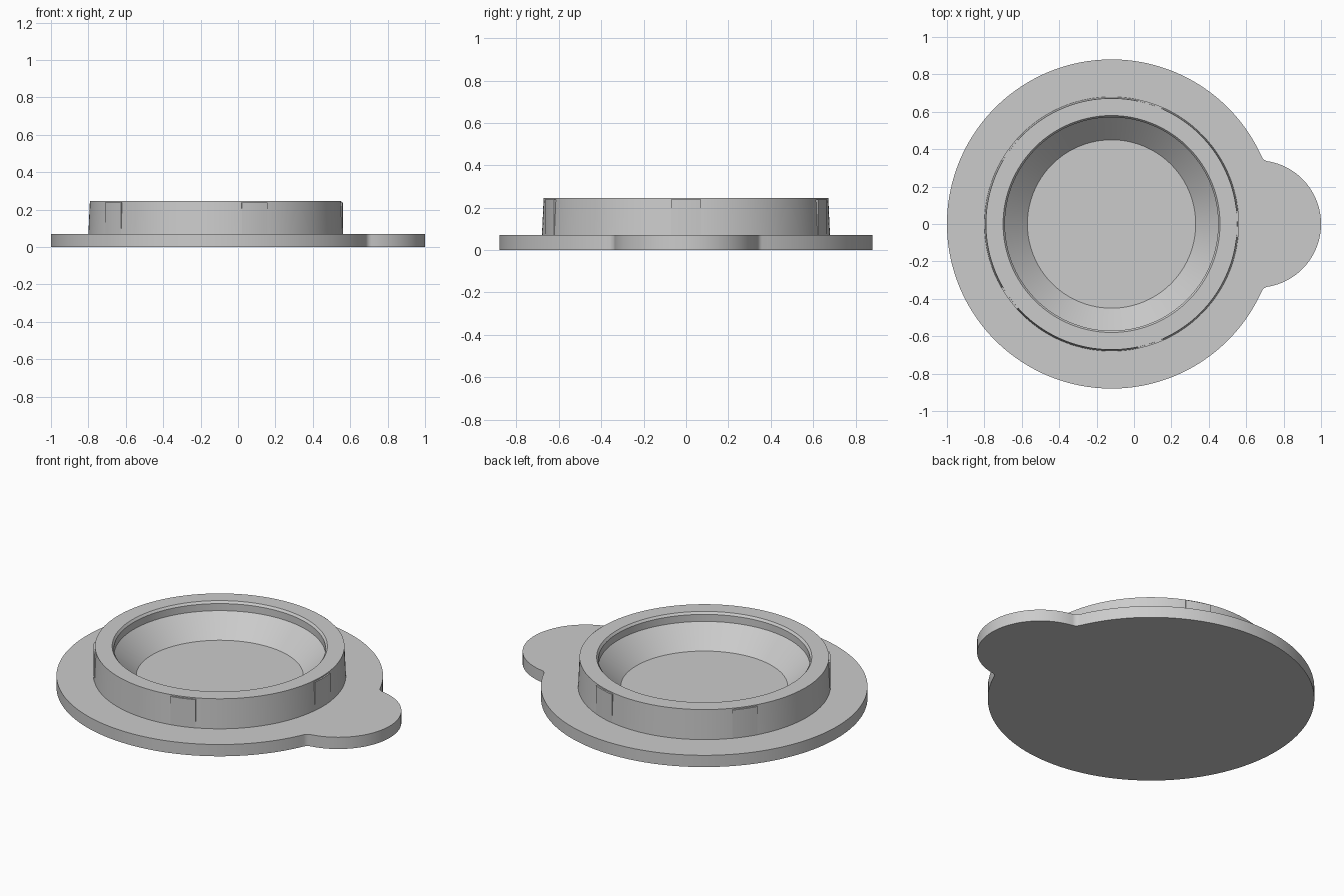
import bpy, bmesh, math
from math import sin, cos, radians, atan2

if "Cube" in bpy.data.objects:
    bpy.data.objects.remove(bpy.data.objects["Cube"])

CX = -0.12          # axis of the round body
PLATE_R, PLATE_H = 0.88, 0.07
LOBE_X, LOBE_R = 0.66, 0.34
FILLET = 0.04

grey = bpy.data.materials.new("plain grey")
grey.diffuse_color = (0.6, 0.6, 0.6, 1)
grey.use_nodes = True
grey.node_tree.nodes["Principled BSDF"].inputs["Base Color"].default_value = grey.diffuse_color


def finish(bm, name):
    bmesh.ops.recalc_face_normals(bm, faces=bm.faces)
    mesh = bpy.data.meshes.new(name)
    bm.to_mesh(mesh)
    bm.free()
    mesh.materials.append(grey)
    obj = bpy.data.objects.new(name, mesh)
    bpy.context.collection.objects.link(obj)
    bpy.ops.object.select_all(action='DESELECT')
    obj.select_set(True)
    bpy.context.view_layer.objects.active = obj
    bpy.ops.object.shade_smooth_by_angle(angle=radians(25))
    return obj


def arc(cx, cy, r, a0, a1, n):
    return [(cx + r * cos(a0 + (a1 - a0) * i / n),
             cy + r * sin(a0 + (a1 - a0) * i / n)) for i in range(n + 1)]


# Base plate: disc and finger lobe joined by small tangent fillets
d = LOBE_X - CX
ra, rb = PLATE_R + FILLET, LOBE_R + FILLET
fx = (ra * ra - rb * rb + d * d) / (2 * d)
fy = math.sqrt(ra * ra - fx * fx)
a_disc = atan2(fy, fx)
a_lobe = atan2(fy, fx - d)
upper = arc(LOBE_X, 0, LOBE_R, 0, a_lobe, 32)
upper += arc(CX + fx, fy, FILLET, a_lobe - math.pi, a_disc - math.pi, 8)[1:]
upper += arc(CX, 0, PLATE_R, a_disc, math.pi, 80)[1:]
outline = upper + [(x, -y) for x, y in reversed(upper[1:-1])]

bm = bmesh.new()
base = bm.faces.new([bm.verts.new((x, y, 0)) for x, y in outline])
top = bmesh.ops.extrude_face_region(bm, geom=[base])
bmesh.ops.translate(bm, vec=(0, 0, PLATE_H),
                    verts=[v for v in top["geom"] if isinstance(v, bmesh.types.BMVert)])
if not any(all(v.co.z < 0.001 for v in f.verts) for f in bm.faces):
    bm.faces.new([v for v in bm.verts if v.co.z < 0.001])
finish(bm, "base_plate")

# Raised ring: tapered outside, chamfered lip, sloping bowl inside
profile = [(0.68, 0.07), (0.672, 0.245), (0.58, 0.245),
           (0.57, 0.232), (0.57, 0.19), (0.45, 0.07)]
SEG = 150
bm = bmesh.new()
rings = [[bm.verts.new((CX + r * cos(math.tau * i / SEG), r * sin(math.tau * i / SEG), z))
          for r, z in profile] for i in range(SEG)]
for i in range(SEG):
    a, b = rings[i], rings[(i + 1) % SEG]
    for j in range(len(profile) - 1):
        bm.faces.new((a[j], b[j], b[j + 1], a[j + 1]))
finish(bm, "raised_ring")

# Five upright grip pads on the tapered outer wall
pad = [(0.66, 0.07), (0.681, 0.07), (0.681, 0.238), (0.66, 0.238)]
bm = bmesh.new()
for k in range(5):
    cols = []
    for i in range(7):
        a = radians(72 * k - 6 + 2 * i)
        cols.append([bm.verts.new((CX + r * cos(a), r * sin(a), z)) for r, z in pad])
    for a, b in zip(cols, cols[1:]):
        for j in range(4):
            n = (j + 1) % 4
            bm.faces.new((a[j], b[j], b[n], a[n]))
    bm.faces.new(cols[0])
    bm.faces.new(cols[-1])
finish(bm, "grip_pads")
